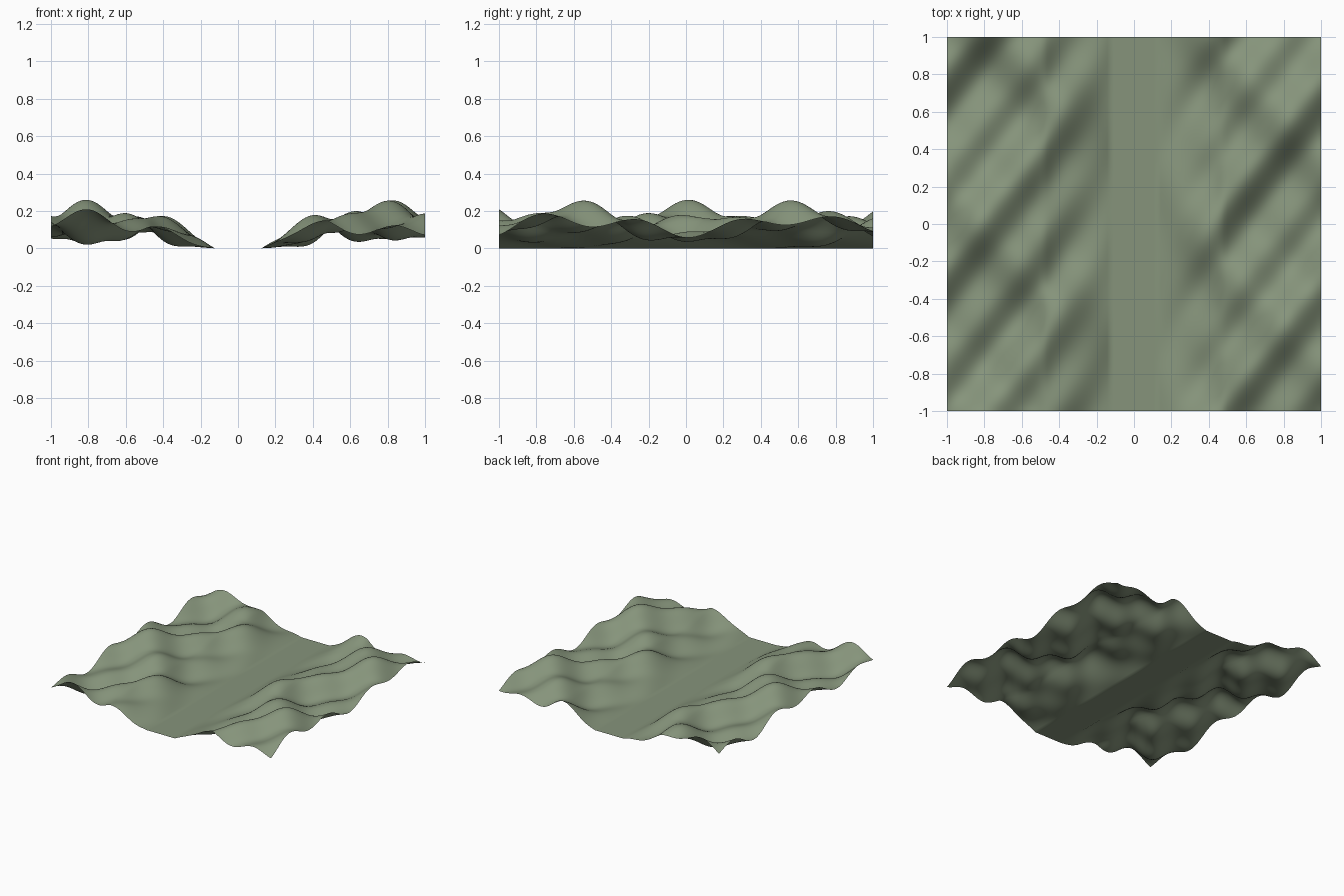
import bpy
import bmesh
from math import sin, cos

# Remove the default cube only
cube = bpy.data.objects.get("Cube")
if cube:
    bpy.data.objects.remove(cube, do_unlink=True)

SEGMENTS = 112        # grid lines fall exactly on the valley edges
VALLEY = 0.125        # half width of the flat valley floor
RAMP = 0.35           # distance over which the hills reach full height


def hill_height(x, y):
    """Broad mounds plus two crossing sets of ridges, fading to a flat valley."""
    rise = min(1.0, max(0.0, (abs(x) - VALLEY) / RAMP))
    mounds = 0.086 * sin(5.9 * x) * cos(5.25 * y)
    ridges = 0.031 * cos(15.3 * x - 12.0 * y + 0.1)
    ripples = 0.018 * cos(11.5 * (x + y + 0.8))
    return max(0.0, rise * (0.125 + mounds + ridges + ripples))


# Grass material
grass = bpy.data.materials.new("sage_green")
grass.use_nodes = True
colour = (0.238, 0.296, 0.198, 1.0)
grass.diffuse_color = colour
shader = next(n for n in grass.node_tree.nodes if n.type == "BSDF_PRINCIPLED")
shader.inputs["Base Color"].default_value = colour
shader.inputs["Roughness"].default_value = 0.9

# Terrain sheet: a grid raised into hills on both sides of the valley
bm = bmesh.new()
bmesh.ops.create_grid(bm, x_segments=SEGMENTS, y_segments=SEGMENTS, size=1.0)
for v in bm.verts:
    v.co.z = hill_height(v.co.x, v.co.y)
for f in bm.faces:
    f.smooth = True
mesh = bpy.data.meshes.new("valley_terrain")
bm.to_mesh(mesh)
bm.free()
mesh.materials.append(grass)
terrain = bpy.data.objects.new("valley_terrain", mesh)
bpy.context.collection.objects.link(terrain)
